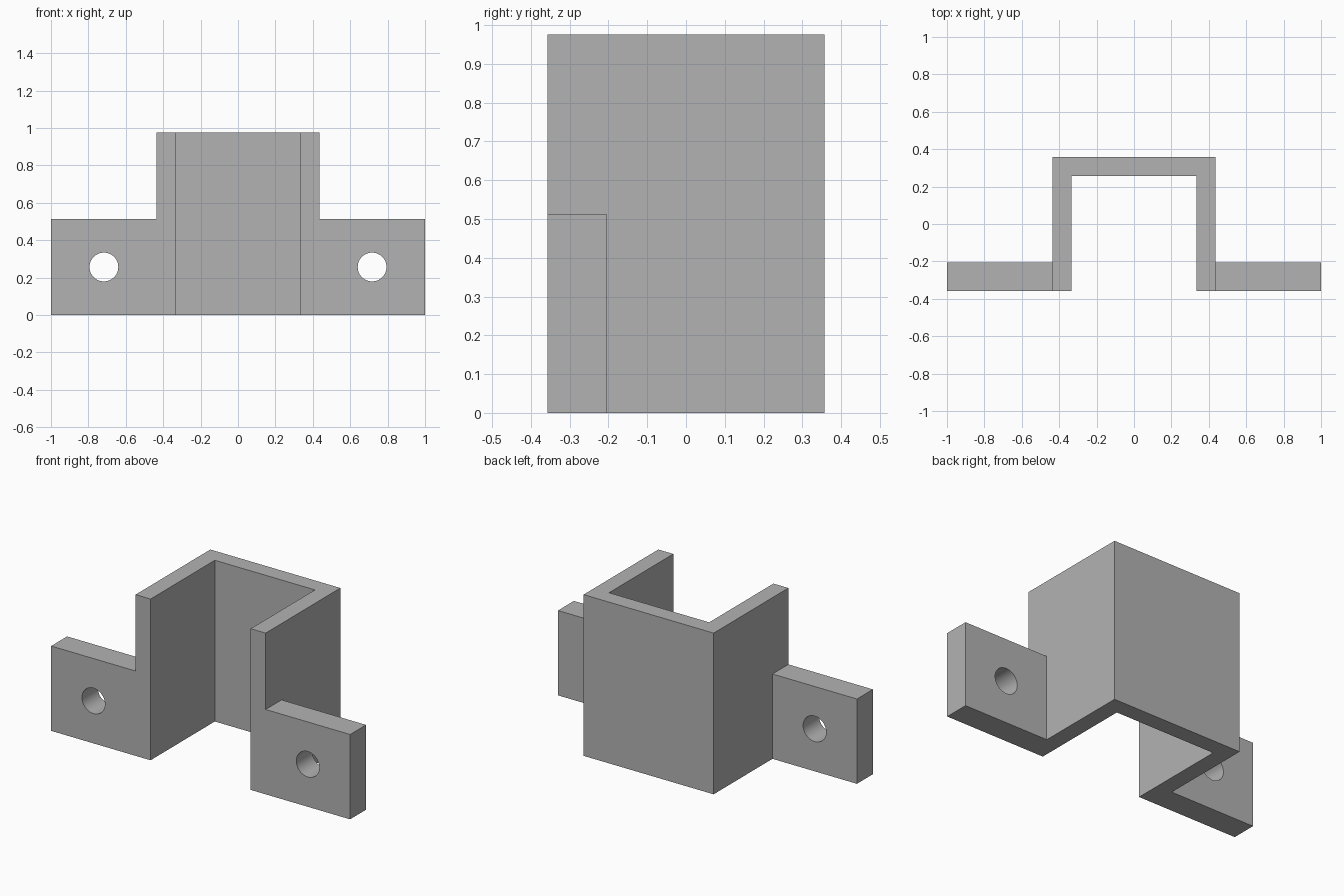
import bpy
import bmesh
from math import radians

cube = bpy.data.objects.get("Cube")
if cube:
    bpy.data.objects.remove(cube, do_unlink=True)

HEIGHT, DEPTH = 0.975, 0.357
OUTER, INNER, INNER_BACK = 0.435, 0.335, 0.257
TAB_TOP, TAB_BACK = 0.513, -0.205
HOLE_X, HOLE_Z, HOLE_R = 0.717, 0.257, 0.077

grey = bpy.data.materials.new("plain grey")
grey.use_nodes = True
colour = (0.45, 0.45, 0.45, 1)
grey.diffuse_color = colour
grey.node_tree.nodes["Principled BSDF"].inputs["Base Color"].default_value = colour


def extrude_plan(name, outline, height):
    """Raise a flat plan outline into a solid standing on the ground."""
    bm = bmesh.new()
    face = bm.faces.new([bm.verts.new((x, y, 0)) for x, y in outline])
    raised = bmesh.ops.extrude_face_region(bm, geom=[face])["geom"]
    verts = [v for v in raised if isinstance(v, bmesh.types.BMVert)]
    bmesh.ops.translate(bm, vec=(0, 0, height), verts=verts)
    bmesh.ops.recalc_face_normals(bm, faces=bm.faces)
    mesh = bpy.data.meshes.new(name)
    bm.to_mesh(mesh)
    bm.free()
    mesh.materials.append(grey)
    obj = bpy.data.objects.new(name, mesh)
    bpy.context.collection.objects.link(obj)
    return obj


def combine(target, tool, operation):
    """Apply a boolean and remove its helper."""
    mod = target.modifiers.new("join", "BOOLEAN")
    mod.operation, mod.solver, mod.object = operation, "EXACT", tool
    bpy.ops.object.select_all(action="DESELECT")
    bpy.context.view_layer.objects.active = target
    target.select_set(True)
    bpy.ops.object.modifier_apply(modifier=mod.name)
    bpy.data.objects.remove(tool, do_unlink=True)


# U-shaped channel, open to the front
half = [(INNER, INNER_BACK), (INNER, -DEPTH), (OUTER, -DEPTH), (OUTER, DEPTH)]
plan = half + [(-x, y) for x, y in reversed(half)]
bracket = extrude_plan("bracket", plan, HEIGHT)

# Mounting tabs, each with a round screw hole
for side in (1, -1):
    root = (OUTER + INNER) / 2 * side
    tab = extrude_plan("tab", [(root, -DEPTH), (side, -DEPTH),
                               (side, TAB_BACK), (root, TAB_BACK)], TAB_TOP)
    combine(bracket, tab, "UNION")
    bpy.ops.mesh.primitive_cylinder_add(
        vertices=48, radius=HOLE_R, depth=1, rotation=(radians(90), 0, 0),
        location=(HOLE_X * side, -DEPTH, HOLE_Z))
    cutter = bpy.context.object
    cutter.hide_render = True
    cutter.data.materials.append(grey)
    combine(bracket, cutter, "DIFFERENCE")

# Round hole walls, crisp edges elsewhere
bpy.ops.object.shade_smooth_by_angle(angle=radians(30))
